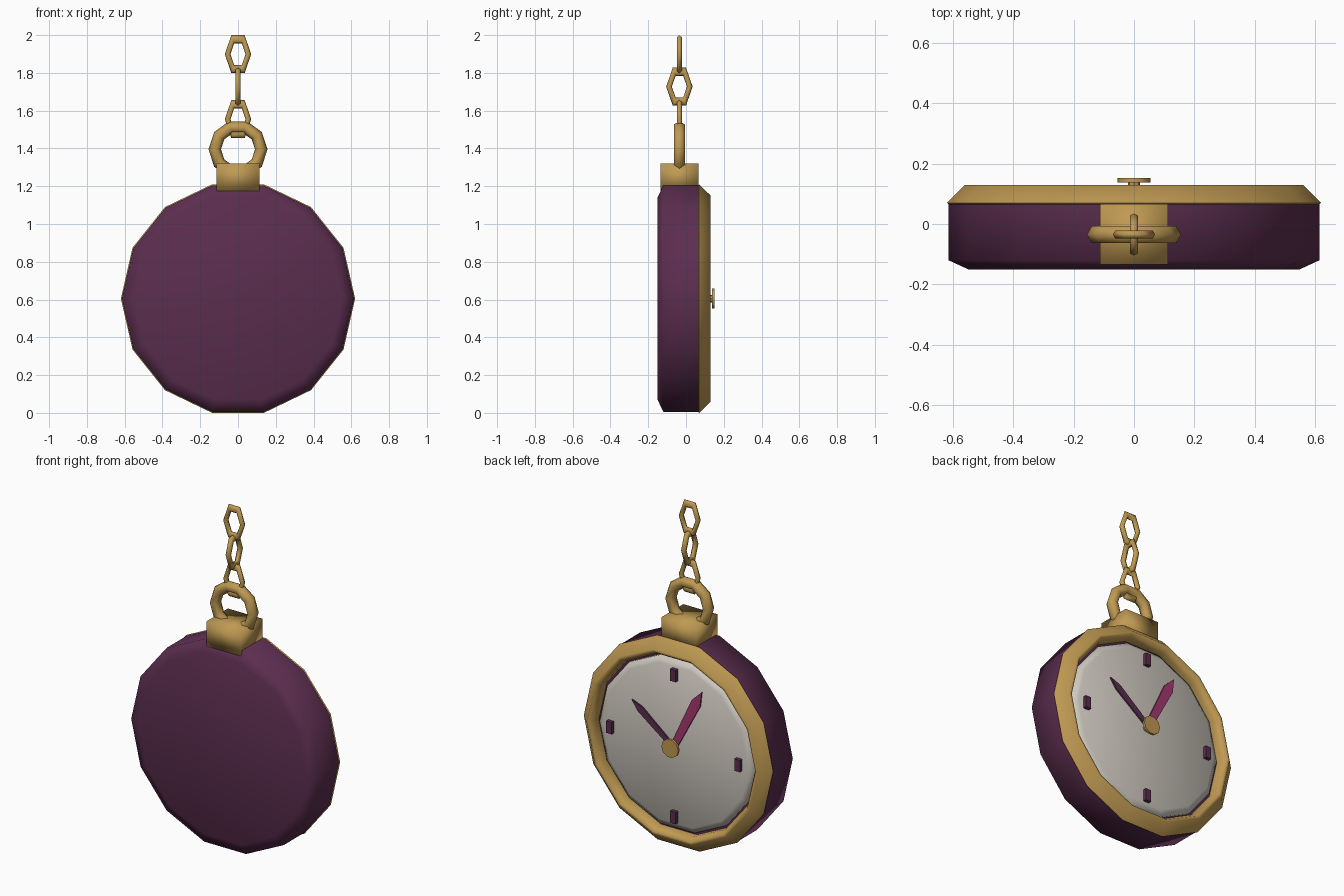
import bpy, bmesh
from math import sin, cos, pi, radians
from mathutils import Matrix

if "Cube" in bpy.data.objects:
    bpy.data.objects.remove(bpy.data.objects["Cube"])

CZ = 0.605      # height of the watch centre
RY = -0.035     # depth of the ring and chain


def material(name, rgb):
    m = bpy.data.materials.new(name)
    m.diffuse_color = (*rgb, 1)
    m.use_nodes = True
    m.node_tree.nodes["Principled BSDF"].inputs["Base Color"].default_value = m.diffuse_color
    return m


PURPLE = material("purple", (0.105, 0.027, 0.078))
GOLD = material("gold", (0.52, 0.32, 0.085))
IVORY = material("ivory", (0.62, 0.58, 0.52))
PINK = material("pink", (0.36, 0.04, 0.16))


def finish(name, bm, mat, angle=40):
    bmesh.ops.recalc_face_normals(bm, faces=bm.faces[:])
    me = bpy.data.meshes.new(name)
    bm.to_mesh(me)
    bm.free()
    me.materials.append(mat)
    ob = bpy.data.objects.new(name, me)
    bpy.context.collection.objects.link(ob)
    bpy.ops.object.select_all(action='DESELECT')
    ob.select_set(True)
    bpy.context.view_layer.objects.active = ob
    bpy.ops.object.shade_smooth_by_angle(angle=radians(angle))
    return ob


def lathe(name, profile, n, mat, z=CZ, y=0, closed=False, stretch=1, turn=0, angle=40):
    """Spin (radius, depth) points round the y axis; cap the ends unless closed."""
    bm = bmesh.new()
    rings = [[bm.verts.new((r * cos(2 * pi * k / n), d, r * sin(2 * pi * k / n) * stretch))
              for k in range(n)] for r, d in profile]
    pairs = list(zip(rings, rings[1:]))
    if closed:
        pairs.append((rings[-1], rings[0]))
    else:
        bm.faces.new(rings[0])
        bm.faces.new(rings[-1])
    for a, b in pairs:
        for k in range(n):
            j = (k + 1) % n
            bm.faces.new((a[k], a[j], b[j], b[k]))
    bm.transform(Matrix.Translation((0, y, z)) @ Matrix.Rotation(turn, 4, 'Z'))
    return finish(name, bm, mat, angle)


def box(name, lo, hi, mat, angle=40):
    bm = bmesh.new()
    bmesh.ops.create_cube(bm, size=1)
    for v in bm.verts:
        v.co = [lo[i] if v.co[i] < 0 else hi[i] for i in range(3)]
    return finish(name, bm, mat, angle)


def circle(major, minor, m):
    return [(major + minor * cos(2 * pi * k / m), minor * sin(2 * pi * k / m)) for k in range(m)]


def hand(name, length, width, lean, y0, y1, mat):
    """Pointed clock hand; lean tilts it from upright towards +x."""
    bm = bmesh.new()
    w = width / 2
    pts = [(-w * .7, 0), (w * .7, 0), (w, length * .8), (0, length), (-w, length * .8)]
    f = bm.faces.new([bm.verts.new((x, y0, z)) for x, z in pts])
    out = bmesh.ops.extrude_face_region(bm, geom=[f])["geom"]
    bmesh.ops.translate(bm, vec=(0, y1 - y0, 0),
                        verts=[g for g in out if isinstance(g, bmesh.types.BMVert)])
    bm.transform(Matrix.Translation((0, 0, CZ)) @ Matrix.Rotation(lean, 4, 'Y'))
    return finish(name, bm, mat)


# Case, bezel and dial
lathe("case", [(.55, -.15), (.615, -.12), (.615, .065)], 14, PURPLE, angle=70)
lathe("bezel", [(.605, .055), (.62, .07), (.56, .13), (.545, .13), (.525, .1), (.525, .055)],
      14, GOLD, closed=True, angle=70)
lathe("dial", [(.51, .06), (.51, .08), (.475, .1)], 14, IVORY, angle=70)

# Hour markers
for i, (x, z) in enumerate([(0, .42), (.42, 0), (0, -.42), (-.42, 0)]):
    box(f"marker_{i + 1}", (x - .018, .095, CZ + z - .035),
        (x + .018, .122, CZ + z + .035), PURPLE)

# Hands and centre pin
hand("minute_hand", .41, .06, radians(-26.5), .108, .117, PINK)
hand("hour_hand", .34, .042, radians(52), .118, .127, PURPLE)
lathe("centre_pin", [(.055, .138), (.055, .152)], 10, GOLD)
lathe("pin_stem", [(.02, .09), (.02, .14)], 8, GOLD)

# Crown block and hanging ring
box("crown_block", (-.113, -.135, 1.175), (.113, .067, 1.32), GOLD, angle=180)
lathe("hanging_ring", circle(.123, .033, 6), 10, GOLD, z=1.395, y=RY, closed=True, angle=80)

# Chain links, alternately turned
for i in range(3):
    lathe(f"chain_link_{i + 1}", circle(.055, .015, 6), 6, GOLD, z=1.555 + i * .172, y=RY,
          closed=True, stretch=1.66, turn=(i % 2) * pi / 2, angle=80)
